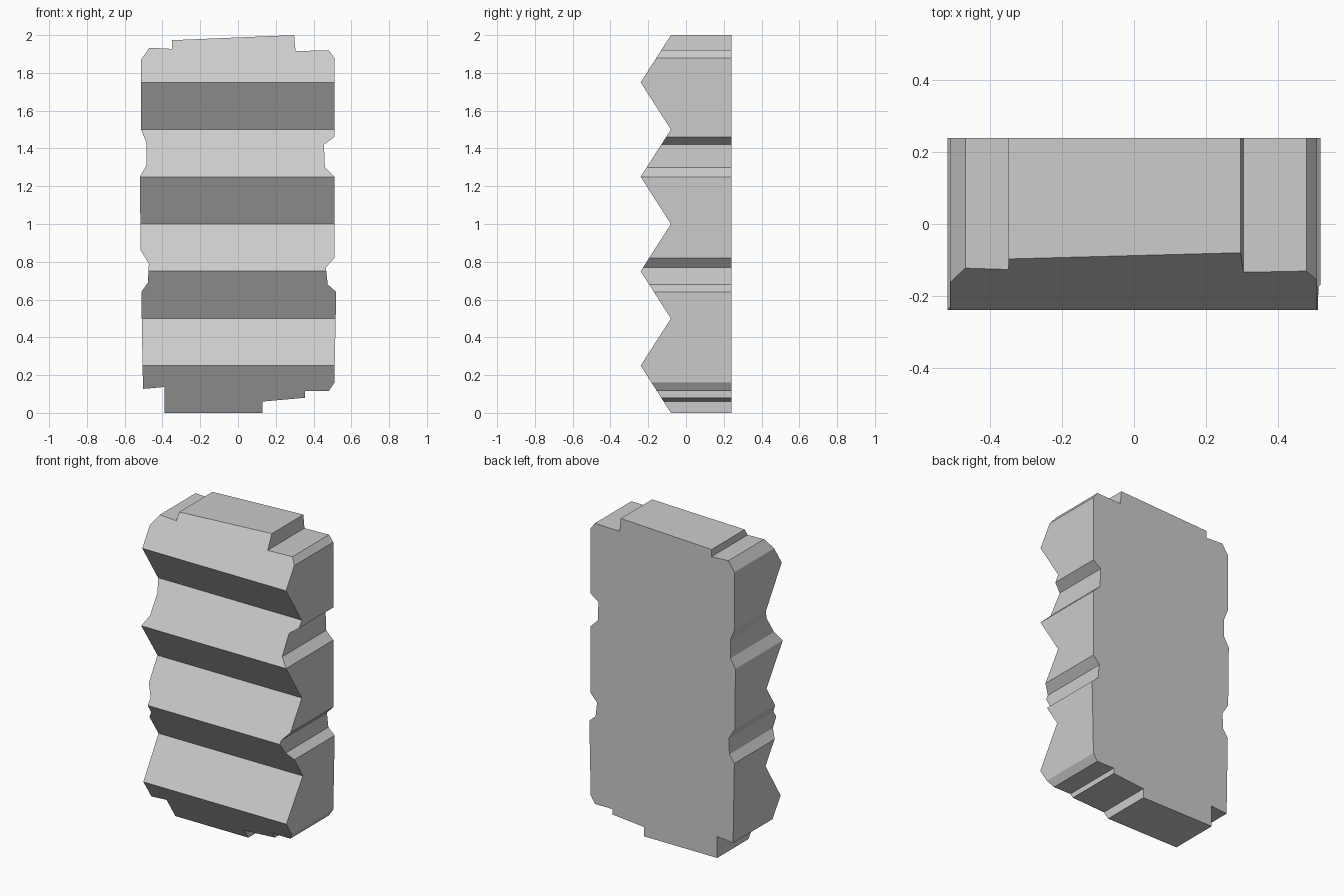
import bpy, bmesh
from mathutils import Vector

cube = bpy.data.objects.get("Cube")
if cube:
    bpy.data.objects.remove(cube, do_unlink=True)

BACK, VALLEY, RIDGE, BAND = 0.24, -0.08, -0.24, 0.25

# Chipped front silhouette (x, z), counter-clockwise from the lower right edge
OUTLINE = [
    (-0.39, 0), (0.13, 0), (0.13, 0.06), (0.355, 0.08), (0.355, 0.115),
    (0.48, 0.115), (0.51, 0.16), (0.52, 0.64), (0.475, 0.68), (0.465, 0.77),
    (0.51, 0.82), (0.51, 1.25), (0.46, 1.3), (0.455, 1.42), (0.51, 1.46),
    (0.51, 1.88), (0.48, 1.92), (0.305, 1.915), (0.297, 2), (-0.35, 1.973),
    (-0.35, 1.927), (-0.47, 1.933), (-0.513, 1.87), (-0.513, 1.5),
    (-0.485, 1.43), (-0.485, 1.31), (-0.52, 1.25), (-0.515, 0.86),
    (-0.472, 0.79), (-0.477, 0.69), (-0.512, 0.64), (-0.503, 0.127), (-0.39, 0.137),
]


def front_depth(z):
    """Zigzag front: valleys on even bands, ridges on odd ones."""
    t = (z / BAND) % 2
    return VALLEY + (RIDGE - VALLEY) * (1 - abs(t - 1))


bm = bmesh.new()
bm.faces.new([bm.verts.new((x, 0, z)) for x, z in OUTLINE])

# Cut the silhouette into bands at every crease
for i in range(1, 8):
    bmesh.ops.bisect_plane(bm, geom=bm.verts[:] + bm.edges[:] + bm.faces[:], dist=1e-5,
                           plane_co=(0, 0, i * BAND), plane_no=(0, 0, 1))

# Extrude the slab, then fold its front into ridges
front = bm.verts[:]
res = bmesh.ops.extrude_face_region(bm, geom=bm.faces[:], use_keep_orig=True)
for v in res["geom"]:
    if isinstance(v, bmesh.types.BMVert):
        v.co.y = BACK
for v in front:
    v.co.y = front_depth(v.co.z)

# Merge the flat back and sides into clean faces
bmesh.ops.recalc_face_normals(bm, faces=bm.faces[:])
bmesh.ops.dissolve_limit(bm, angle_limit=0.002, verts=bm.verts[:], edges=bm.edges[:])

mesh = bpy.data.meshes.new("ridged_slab")
bm.to_mesh(mesh)
bm.free()
slab = bpy.data.objects.new("ridged_slab", mesh)
bpy.context.collection.objects.link(slab)

# Plain stone grey
grey = bpy.data.materials.new("stone_grey")
grey.use_nodes = True
colour = (0.6, 0.6, 0.6, 1)
grey.diffuse_color = colour
grey.node_tree.nodes["Principled BSDF"].inputs["Base Color"].default_value = colour
mesh.materials.append(grey)
